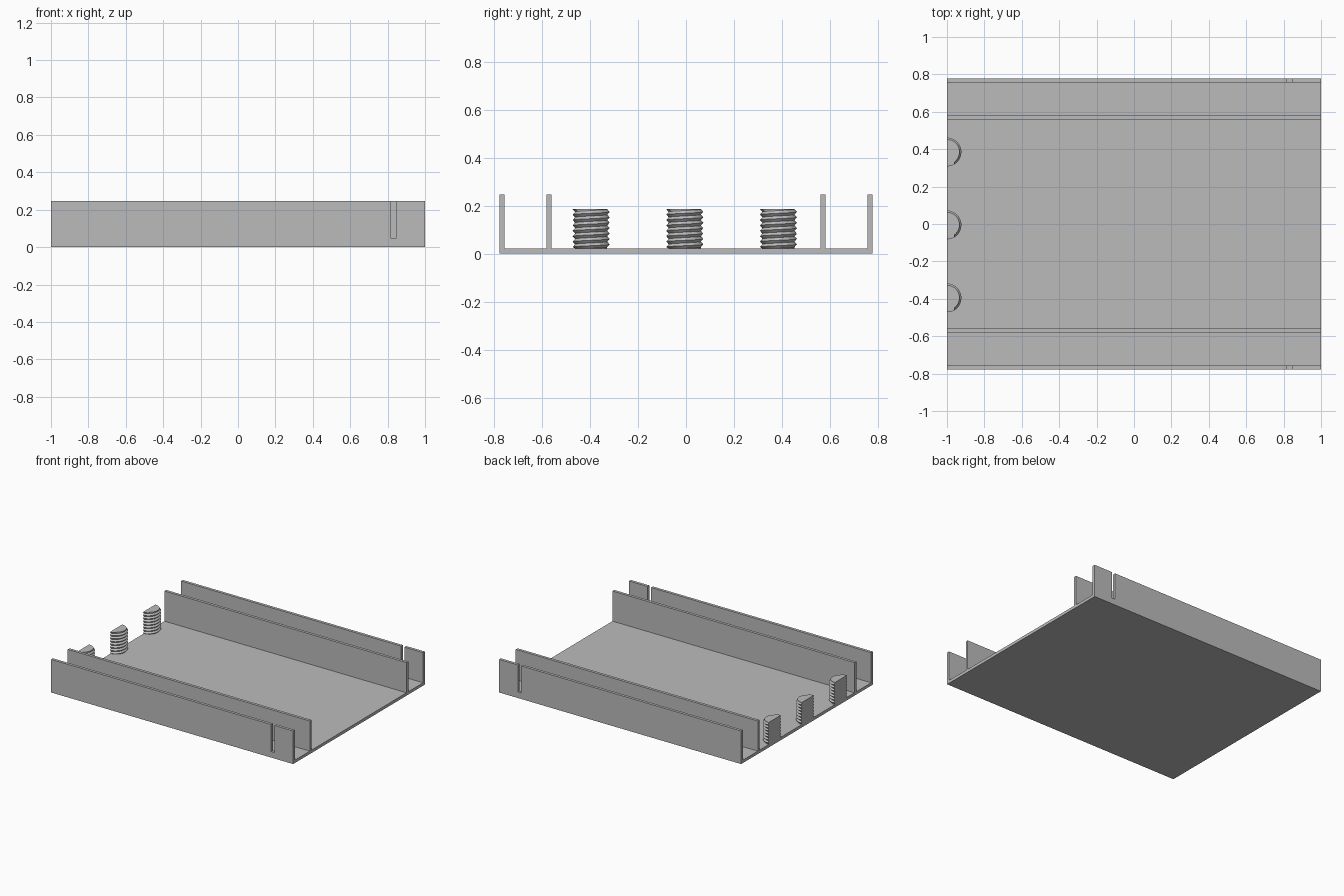
import bpy, bmesh, math
from mathutils import Vector

if "Cube" in bpy.data.objects:
    bpy.data.objects.remove(bpy.data.objects["Cube"], do_unlink=True)

# Single plain grey for every part
grey = bpy.data.materials.new("plain_grey")
grey.use_nodes = True
colour = (0.5, 0.5, 0.5, 1)
grey.diffuse_color = colour
grey.node_tree.nodes["Principled BSDF"].inputs["Base Color"].default_value = colour

HALF_Y, WALL, FLOOR, TOP = 0.777, 0.021, 0.022, 0.247
INNER_Y = 0.56


def finish(name, bm):
    bmesh.ops.recalc_face_normals(bm, faces=bm.faces)
    mesh = bpy.data.meshes.new(name)
    bm.to_mesh(mesh)
    bm.free()
    mesh.materials.append(grey)
    obj = bpy.data.objects.new(name, mesh)
    bpy.context.collection.objects.link(obj)
    return obj


def plate(name, outline, y0, y1):
    """Extrude an x-z outline from y0 to y1."""
    bm = bmesh.new()
    face = bm.faces.new([bm.verts.new((x, y0, z)) for x, z in outline])
    ext = bmesh.ops.extrude_face_region(bm, geom=[face])
    verts = [v for v in ext["geom"] if isinstance(v, bmesh.types.BMVert)]
    bmesh.ops.translate(bm, verts=verts, vec=Vector((0, y1 - y0, 0)))
    return finish(name, bm)


def rect(z0, z1):
    return [(-1, z0), (1, z0), (1, z1), (-1, z1)]


# Floor between the outer walls
plate("floor", rect(0, FLOOR), WALL - HALF_Y, HALF_Y - WALL)

# Outer walls with an open slot, and plain inner walls
S0, S1, SLOT_Z = 0.818, 0.846, 0.045
slotted = [(-1, 0), (1, 0), (1, TOP), (S1, TOP), (S1, SLOT_Z),
           (S0, SLOT_Z), (S0, TOP), (-1, TOP)]
for side, s in (("front", -1), ("back", 1)):
    plate(side + "_outer_wall", slotted, s * (HALF_Y - WALL), s * HALF_Y)
    plate(side + "_inner_wall", rect(FLOOR, TOP), s * INNER_Y, s * (INNER_Y + WALL))


def half_screw(name, y, z0=FLOOR, z1=0.187, core=0.067, crest=0.077,
               pitch=0.0225, steps=24):
    """Half of a threaded post, cut flat at the edge of the floor."""
    bm = bmesh.new()
    rows = []
    count = 2 * math.ceil((z1 - z0) / pitch) + 3
    for k in range(-2, count):
        row = []
        for i in range(steps + 1):
            a = math.pi * (i / steps - 0.5)
            z = z0 + pitch * (k / 2 + a / math.tau)
            r = crest if k % 2 and z0 < z < z1 else core
            z = min(max(z, z0), z1)
            row.append(bm.verts.new((r * math.cos(a) - 1, y + r * math.sin(a), z)))
        rows.append(row)
    for low, high in zip(rows, rows[1:]):
        for i in range(steps):
            bm.faces.new((low[i], low[i + 1], high[i + 1], high[i]))
        bm.faces.new((low[-1], low[0], high[0], high[-1]))   # flat cut
    bm.faces.new(rows[-1])
    bm.faces.new(rows[0][::-1])
    bmesh.ops.remove_doubles(bm, verts=bm.verts, dist=1e-5)
    bmesh.ops.dissolve_degenerate(bm, edges=bm.edges, dist=1e-5)
    return finish(name, bm)


# Row of three half screws along the right edge
for label, y in (("front", -0.395), ("middle", -0.005), ("back", 0.385)):
    half_screw(label + "_screw_post", y)
